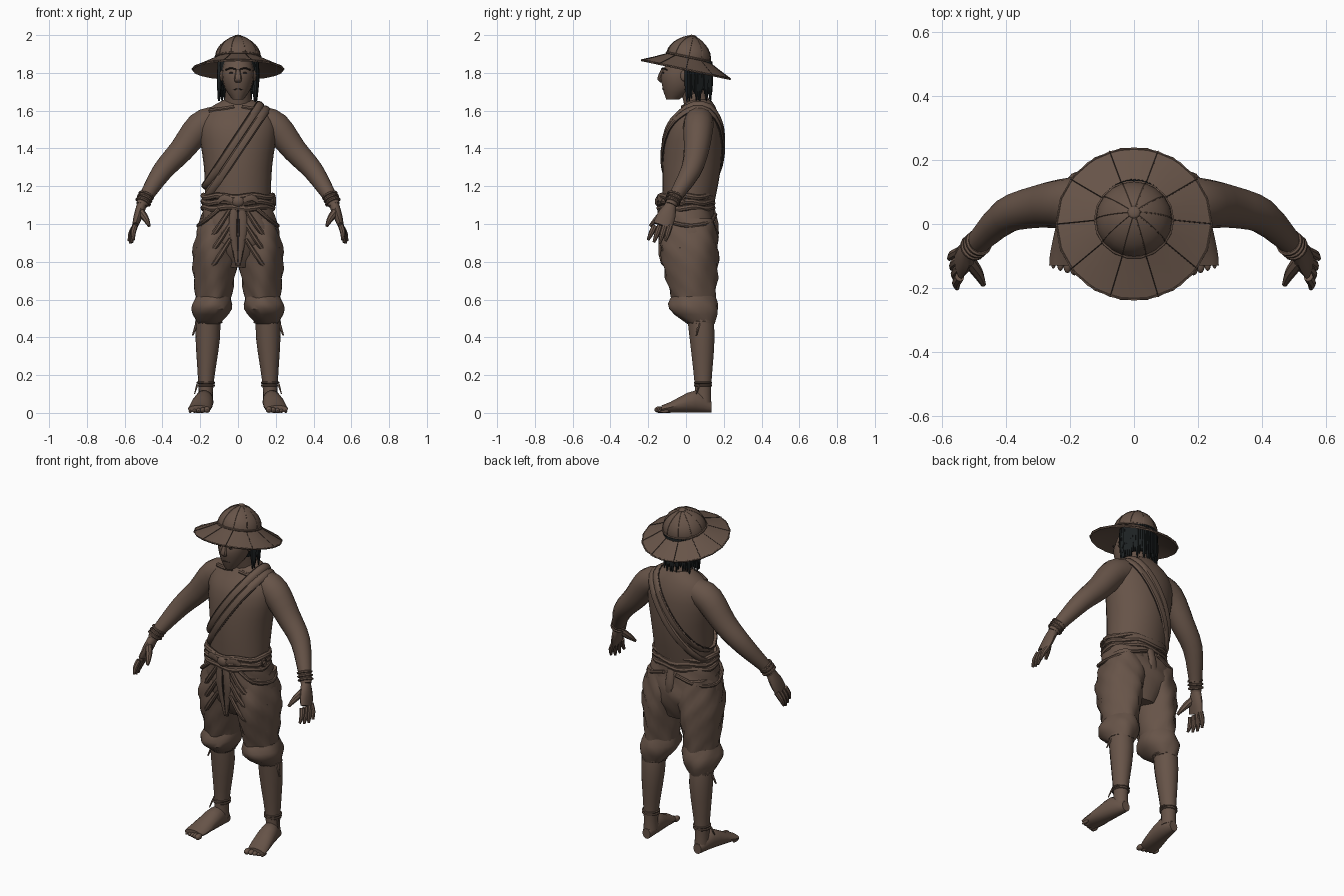
import bpy, bmesh, math, random
from mathutils import Vector, Matrix
from mathutils.bvhtree import BVHTree

random.seed(4)
if "Cube" in bpy.data.objects:
    bpy.data.objects.remove(bpy.data.objects["Cube"])


def material(name, *rgb):
    mat = bpy.data.materials.new(name)
    mat.use_nodes = True
    mat.diffuse_color = (*rgb, 1)
    mat.node_tree.nodes["Principled BSDF"].inputs["Base Color"].default_value = (*rgb, 1)
    return mat


BROWN = material("warm_brown", .135, .088, .065)
DARK = material("dark_brown", .035, .024, .02)
HAIR = material("black_hair", .012, .015, .016)
X, Y, Z = Matrix.Identity(3)


def circle(angle, radius=1.0, height=0.0):
    return Vector((radius * math.cos(angle), radius * math.sin(angle), height))


def turns(count):
    return [math.tau * i / count for i in range(count)]


def finish(name, bm, mat, mirror):
    bmesh.ops.recalc_face_normals(bm, faces=bm.faces)
    mesh = bpy.data.meshes.new(name)
    bm.to_mesh(mesh)
    bm.free()
    mesh.materials.append(mat)
    ob = bpy.data.objects.new(name, mesh)
    bpy.context.collection.objects.link(ob)
    bpy.ops.object.select_all(action='DESELECT')
    ob.select_set(True)
    bpy.context.view_layer.objects.active = ob
    bpy.ops.object.shade_smooth_by_angle(angle=math.radians(40))
    if mirror:
        ob.modifiers.new("both_sides", 'MIRROR').use_mirror_merge = False
    return ob


def spline(values, t, closed=False):
    """Smooth curve through evenly spaced numbers or vectors."""
    count = len(values)
    if count == 1:
        return values[0]
    last = count if closed else count - 1
    i = min(int(t * last), last - 1)
    f = t * last - i
    a, b, c, d = (values[j % count if closed else max(0, min(j, count - 1))] for j in range(i - 1, i + 3))
    return b + (c - a) * (f / 2) + (a * 2 - b * 5 + c * 4 - d) * (f * f / 2) + (b * 3 - a - c * 3 + d) * (f ** 3 / 2)


def tube(name, path, wide, deep=None, mat=BROWN, ref=X, axis=None, sides=14,
         closed=False, fold=0, smooth=3, mirror=False):
    """Skin ellipses along a path; wide runs along ref, deep across it."""
    path = [Vector(p) for p in path]
    wide = wide if isinstance(wide, list) else [wide]
    deep = wide if deep is None else deep if isinstance(deep, list) else [deep]
    bm = bmesh.new()
    spans = len(path) if closed else (len(path) - 1) * smooth
    steps = [i / spans for i in range(spans if closed else spans + 1)]
    centres = [spline(path, t, closed) for t in steps]
    rings = []
    for i, (t, centre) in enumerate(zip(steps, centres)):
        before = centres[i - 1 if closed else max(i - 1, 0)]
        after = centres[(i + 1) % len(centres) if closed else min(i + 1, spans)]
        along = axis or (after - before).normalized()
        u = (ref - along * ref.dot(along)).normalized()
        v = along.cross(u)
        ring = []
        for w in turns(sides):
            crease = 1 + fold * math.sin(5 * w + centre.z * 22) * math.sin(centre.z * 31 + w)
            offset = u * spline(wide, t) * math.cos(w) + v * spline(deep, t) * math.sin(w)
            ring.append(bm.verts.new(centre + offset * crease))
        rings.append(ring)
    pairs = list(zip(rings, rings[1:]))
    if closed:
        pairs.append((rings[-1], rings[0]))
    else:
        bm.faces.new(rings[0])
        bm.faces.new(rings[-1])
    for low, high in pairs:
        for k in range(sides):
            j = (k + 1) % sides
            bm.faces.new((low[k], low[j], high[j], high[k]))
    return finish(name, bm, mat, mirror)


def ball(name, centre, size, mat=BROWN, mirror=False):
    bm = bmesh.new()
    place = Matrix.Translation(centre) @ Matrix.Diagonal((*size, 1))
    bmesh.ops.create_uvsphere(bm, u_segments=12, v_segments=8, radius=1, matrix=place)
    return finish(name, bm, mat, mirror)


def band(name, centre, normal, radius, thick, mat=BROWN, mirror=False):
    turn = Z.rotation_difference(Vector(normal))
    path = [Vector(centre) + turn @ circle(w, radius) for w in turns(18)]
    return tube(name, path, thick, mat=mat, ref=turn @ Z, sides=6, closed=True, mirror=mirror)


# Torso and neck
torso = tube("torso", [(0, .01, 1.06), (0, .03, 1.3), (0, .045, 1.5), (0, .065, 1.6), (0, .07, 1.66)],
             [.17, .18, .205, .165, .07], [.13, .155, .145, .1, .06], axis=Z, sides=28)
tube("neck", [(0, .08, 1.58), (0, .02, 1.76)], [.08, .06], axis=Z)
tube("collarbone", [(.02, -.015, 1.62), (.08, -.01, 1.61), (.15, .02, 1.6)], .012, ref=Z, sides=8, mirror=True)

# Head and face
tube("head", [(0, -.07, 1.66), (0, -.04, 1.72), (0, -.03, 1.8), (0, 0, 1.9)],
     [.03, .07, .085, .065], [.035, .085, .1, .07], axis=Z, sides=18)
tube("nose", [(0, -.12, 1.82), (0, -.14, 1.77), (0, -.125, 1.75)], [.01, .02, .015], .012, axis=Z, sides=8)
tube("mouth", [(-.03, -.11, 1.71), (0, -.125, 1.715), (.03, -.11, 1.71)], .003, mat=DARK, ref=Z, sides=6)
ball("ear", (.085, -.01, 1.785), (.012, .02, .03), mirror=True)
ball("eye", (.036, -.12, 1.8), (.013, .006, .004), DARK, mirror=True)
tube("brow", [(.012, -.13, 1.82), (.04, -.12, 1.825), (.065, -.1, 1.815)], .004,
     mat=DARK, ref=Z, sides=6, mirror=True)

# Hair cap and hanging locks
tube("hair", [(0, .04, 1.71), (0, .03, 1.84), (0, .03, 1.91)], [.075, .1, .075], mat=HAIR, axis=Z, sides=16)
for i in range(30):
    root = circle(math.radians(7 * i - 15), .097, 1.86) + Y * .03
    tip = root * random.uniform(.97, 1.08)
    tip.z = random.uniform(1.64, 1.7)
    tube("hair_lock", [root, (root + tip) / 2, tip], [.014, .014, .003], mat=HAIR, sides=5)

# Hat: straight brim, tapered crown and seams, tipped down at the back
brim = [(.245, 0), (.18, .03), (.12, .06)]
crown = [(.12 * math.cos(a / 5) ** 1.3, .065 + .115 * math.sin(a / 5)) for a in range(8)]
shell = [(.1, .05), (.24, -.008)] + brim + crown
hat = [tube("hat", [(0, 0, z) for r, z in shell], [r for r, z in shell], axis=Z, sides=20, smooth=1),
       band("hat_rim", (0, 0, 0), Z, .242, .004),
       band("crown_band", (0, 0, .065), Z, .12, .006),
       ball("hat_button", (0, 0, .178), (.02, .02, .007))]
for w in turns(10):
    for part, curve, mat in (("brim_seam", brim, DARK), ("crown_seam", crown, BROWN)):
        hat.append(tube(part, [circle(w, r, z) for r, z in curve], .002, mat=mat,
                        ref=circle(w + math.pi / 2), sides=5, smooth=1))
tilt = Matrix.Translation(Z * 1.82) @ Matrix.Rotation(math.radians(-12), 4, 'X')
for ob in hat:
    ob.data.transform(tilt)

# Shoulder sash wrapped over the torso surface
surface = BVHTree.FromPolygons([v.co for v in torso.data.vertices], [p.vertices for p in torso.data.polygons])
rise = Vector((.3, 0, .45)).normalized()
across = rise.cross(Y)
middle = Vector((0, .04, 1.42))
for row in (-1, 1):
    path = []
    for w in turns(36):
        ray = rise * math.cos(w) + Y * math.sin(w)
        centre = middle + across * row * .02
        hit = surface.ray_cast(centre + ray, -ray)[0]
        if hit:
            path.append(hit + ray * .004)
    tube("sash_fold", path, .022, .012, ref=across, sides=8, closed=True)
    tube("sash_edge", [p + across * row * .02 for p in path], .004, mat=DARK, ref=across, sides=5, closed=True)

# Trouser seat, waist wrap and knot
tube("trouser_seat", [(0, 0, 1.12), (0, .01, 1.02), (0, .02, .9), (0, .03, .77)],
     [.18, .205, .22, .1], [.14, .145, .15, .09], axis=Z, sides=30, fold=.06, smooth=4)
for row in range(3):
    path = [circle(w, .183, 1.085 + .03 * row + .006 * math.sin(6 * w + row)) for w in turns(28)]
    for p in path:
        p.y *= .77
    tube("waist_wrap", path, .016, ref=Z, sides=8, closed=True)
ball("waist_knot", (0, -.145, 1.12), (.035, .02, .03))
tube("knot_loop", [(.02, -.145, 1.12), (.07, -.14, 1.14), (.1, -.125, 1.12)], [.015, .022, .014],
     .012, ref=Z, sides=8, mirror=True)
tube("hanging_tie", [(.015, -.14, 1.1), (.025, -.14, .98), (.006, -.11, .78)], [.02, .024, .008],
     .01, sides=8, mirror=True)
tube("tie_crease", [(.002, -.145, 1.08), (.005, -.145, .98), (.002, -.115, .8)], .004,
     mat=DARK, sides=5, mirror=True)
tube("hip_drape", [(.1, -.13, 1.08), (.17, -.1, 1.02), (.21, .02, .99), (.16, .125, 1.01), (.04, .155, 1.05)],
     .011, ref=Z, sides=8, mirror=True)
for drop in (0, .08, .16):
    tube("pleat", [(.04, -.135, 1.08 - drop), (.12, -.122, .96 - drop), (.215, -.03, .87 - drop)],
         [.01, .014, .006], sides=7, mirror=True)
band("side_loop", (.195, -.03, 1.12), X, .02, .006)
tube("back_tuck", [(0, .135, 1.09), (0, .16, .95), (0, .09, .79)], [.025, .025, .012], .014, sides=8)

# Gathered trouser legs and cuffs
tube("trouser_leg", [(.1, .02, 1.03), (.12, .02, .85), (.13, .04, .6)], [.1, .118, .09], [.13, .15, .11],
     axis=Z, sides=28, fold=.09, smooth=6, mirror=True)
tube("trouser_cuff", [(.13, .04, .62), (.14, .04, .55), (.155, .08, .47)], [.09, .105, .06], [.11, .13, .07],
     axis=Z, sides=24, fold=.06, mirror=True)
band("cuff_tie", (.155, .077, .48), Z, .066, .007, mirror=True)
tube("cuff_tie_end", [(.215, .07, .48), (.24, .055, .41)], [.01, .004], sides=6, mirror=True)

# Lower legs, feet and toes
tube("lower_leg", [(.16, .07, .55), (.16, .085, .4), (.17, .09, .15), (.17, .09, .05)],
     [.062, .065, .04, .04], [.07, .068, .045, .045], axis=Z, mirror=True)
tube("foot", [(.17, .135, .03), (.18, .05, .06), (.2, -.08, .03), (.21, -.13, .02)],
     [.026, .05, .06, .055], [.03, .06, .03, .02], axis=-Y, mirror=True)
for k in range(5):
    size = .017 - .002 * k
    ball("toe", (.164 + .022 * k, .007 * k - .142, size), (size, .026, size), mirror=True)
for height in (.145, .16):
    band("anklet", (.17, .09, height), Z, .044, .006, mirror=True)
tube("anklet_tie", [(.215, .07, .15), (.23, .055, .1)], [.006, .003], sides=5, mirror=True)

# Arms, palms, fingers and thumbs
wrist, knuckles = Vector((.51, -.08, 1.1)), Vector((.545, -.125, .99))
tube("arm", [(.12, .07, 1.55), (.2, .065, 1.515), (.3, .055, 1.39), (.4, .025, 1.28), (.49, -.06, 1.14), wrist],
     [.075, .08, .067, .055, .036, .03], ref=Y, mirror=True)
tube("palm", [wrist, (wrist + knuckles) / 2, knuckles], [.03, .048, .05], [.026, .024, .016],
     ref=Y, sides=12, mirror=True)
for fan in (-1.5, -.5, .5, 1.5):
    root = knuckles + Y * .027 * fan
    tip = root + Vector((.02 + .008 * fan, .004 * fan - .03, .012 * abs(fan - .2) - .096))
    tube("finger", [root, (root + tip) / 2 + X * .006, tip], [.015, .014, .007], ref=Y, sides=8, mirror=True)
tube("thumb", [(.52, -.11, 1.07), (.49, -.15, 1.03), (.47, -.19, .99)], [.022, .018, .008],
     ref=Y, sides=8, mirror=True)
for k in range(3):
    band("bracelet", wrist + Vector((-.4, .35, .85)) * (.02 + .02 * k), (.4, -.35, -.85), .037, .007, mirror=True)
